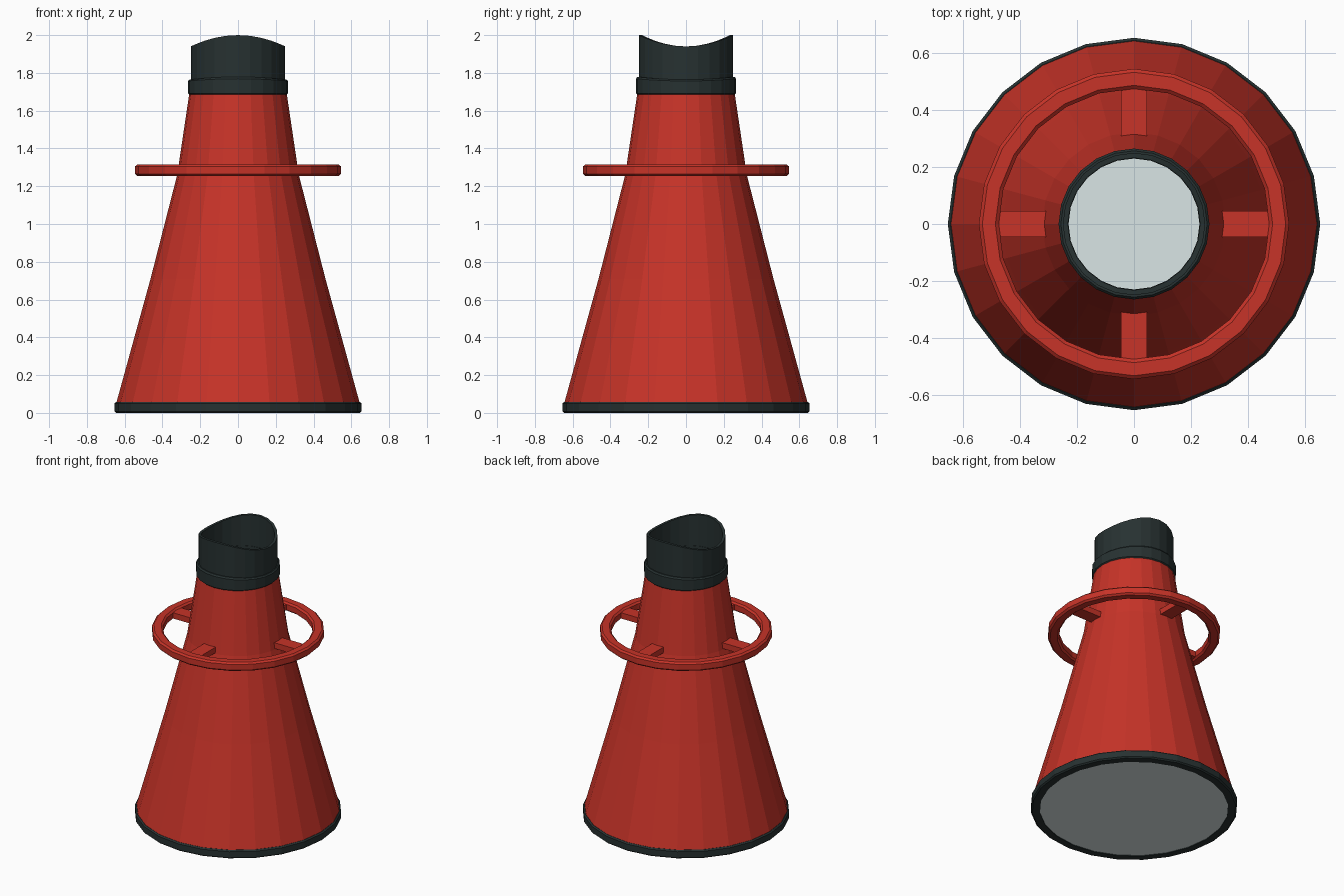
import bpy, bmesh, math
from mathutils import Matrix

SIDES = 24

cube = bpy.data.objects.get("Cube")
if cube:
    bpy.data.objects.remove(cube, do_unlink=True)


def material(name, rgb):
    m = bpy.data.materials.new(name)
    m.use_nodes = True
    m.diffuse_color = (*rgb, 1)
    m.node_tree.nodes["Principled BSDF"].inputs["Base Color"].default_value = (*rgb, 1)
    return m


red = material("red", (0.57, 0.033, 0.021))
black = material("blackish green", (0.02, 0.031, 0.031))
grey = material("pale grey", (0.7, 0.79, 0.79))


def finish(bm, name, mat):
    bmesh.ops.recalc_face_normals(bm, faces=bm.faces)
    mesh = bpy.data.meshes.new(name)
    bm.to_mesh(mesh)
    bm.free()
    mesh.materials.append(mat)
    ob = bpy.data.objects.new(name, mesh)
    bpy.context.collection.objects.link(ob)
    return ob


def lathe(name, profile, mat, closed=True):
    """Revolve (radius, height, saddle) points; saddle lifts the front and back."""
    bm = bmesh.new()
    rings = []
    for r, z, saddle in profile:
        ring = []
        for i in range(SIDES):
            a = 2 * math.pi * i / SIDES
            ring.append(bm.verts.new((r * math.cos(a), r * math.sin(a),
                                      z + saddle * math.sin(a) ** 2)))
        rings.append(ring)
    pairs = list(zip(rings, rings[1:]))
    if closed:
        pairs.append((rings[-1], rings[0]))
    for low, high in pairs:
        for i in range(SIDES):
            j = (i + 1) % SIDES
            bm.faces.new((low[i], low[j], high[j], high[i]))
    return finish(bm, name, mat)


def disc(name, radius, z, mat):
    bm = bmesh.new()
    bmesh.ops.create_circle(bm, cap_ends=True, segments=SIDES, radius=radius,
                            matrix=Matrix.Translation((0, 0, z)))
    ob = finish(bm, name, mat)
    return ob


# Flared horn body
lathe("horn_body", [(0.645, 0.05, 0), (0.463, 0.71, 0), (0.322, 1.26, 0),
                    (0.258, 1.69, 0)], red, closed=False)

# Bell rim and the flat panel closing the bell
lathe("bell_rim", [(0.597, 0, 0), (0.645, 0, 0), (0.654, 0.008, 0),
                   (0.654, 0.05, 0), (0.645, 0.058, 0), (0.597, 0.058, 0)], black)
panel = disc("bell_panel", 0.6, 0.004, grey)
panel.data.flip_normals()

# Collar, mouthpiece with a saddle-shaped lip, and the panel inside it
lathe("mouth_collar", [(0.23, 1.685, 0), (0.258, 1.685, 0), (0.265, 1.692, 0),
                       (0.265, 1.757, 0.012), (0.257, 1.764, 0.015),
                       (0.23, 1.764, 0.015)], black)
lathe("mouthpiece", [(0.25, 1.70, 0), (0.25, 1.94, 0.06),
                     (0.232, 1.94, 0.06), (0.232, 1.70, 0)], black)
disc("mouth_panel", 0.235, 1.70, grey)

# Carrying ring with chamfered edges
lathe("grip_ring", [(0.487, 1.255, 0), (0.533, 1.255, 0), (0.545, 1.266, 0),
                    (0.545, 1.305, 0), (0.533, 1.316, 0), (0.487, 1.316, 0),
                    (0.475, 1.305, 0), (0.475, 1.266, 0)], red)

# Four spokes joining the ring to the body
for k, side in enumerate(("left", "back", "right", "front")):
    bm = bmesh.new()
    turn = Matrix.Rotation(k * math.pi / 2, 4, "Z")
    place = Matrix.Translation((0.39, 0, 1.285)) @ Matrix.Diagonal((0.19, 0.09, 0.04, 1))
    bmesh.ops.create_cube(bm, size=1, matrix=turn @ place)
    finish(bm, side + "_spoke", red)
